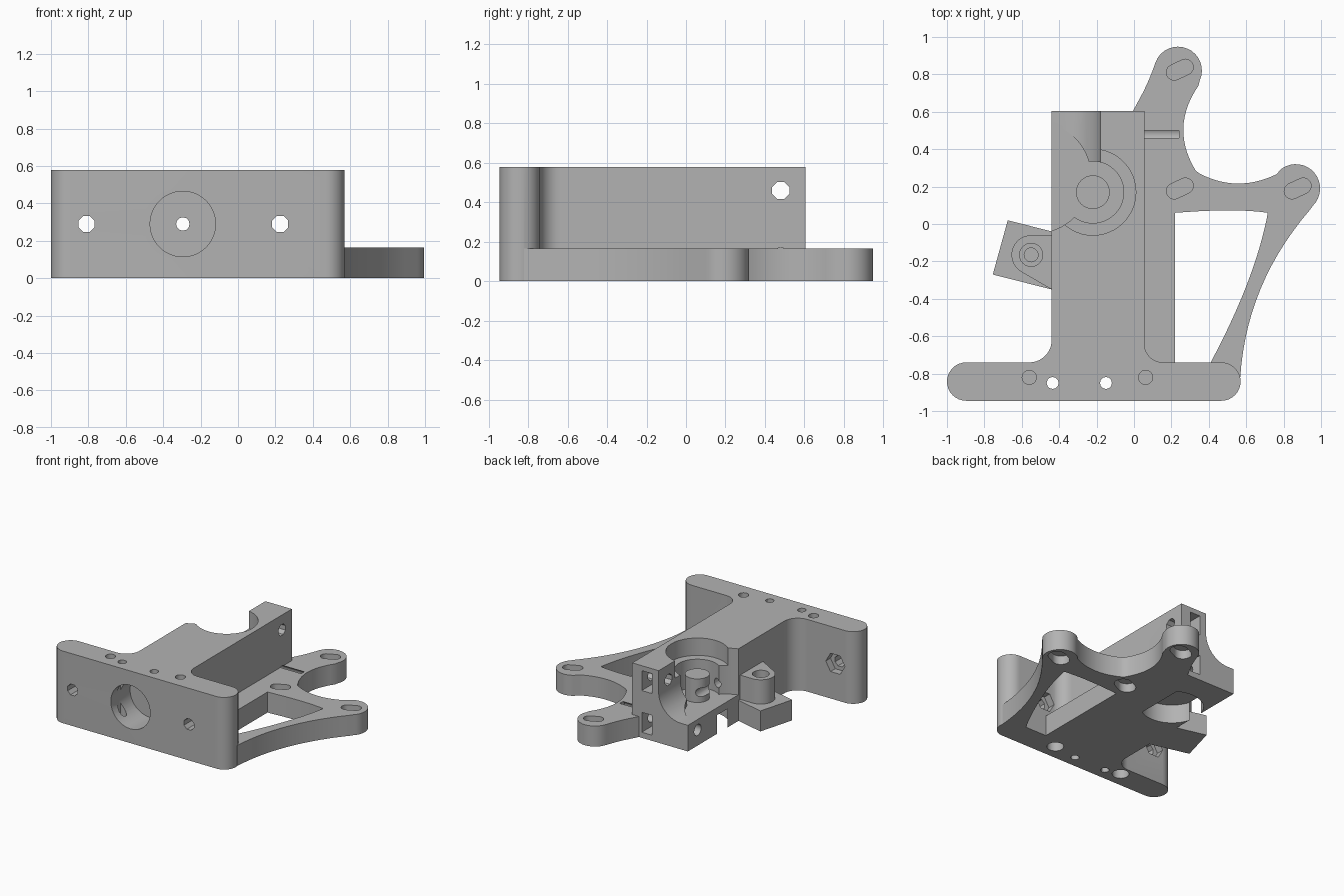
import bpy, bmesh
from math import sin, cos, pi, radians

old = bpy.data.objects.get("Cube")
if old:
    bpy.data.objects.remove(old, do_unlink=True)

grey = bpy.data.materials.new("matte grey")
grey.use_nodes = True
grey.diffuse_color = (0.45, 0.45, 0.45, 1)
grey.node_tree.nodes["Principled BSDF"].inputs["Base Color"].default_value = (0.45, 0.45, 0.45, 1)


def arc(cx, cy, r, a0, a1, n=16):
    """Points on an arc, angles in degrees."""
    steps = [radians(a0 + (a1 - a0) * i / n) for i in range(n + 1)]
    return [(cx + r * cos(a), cy + r * sin(a)) for a in steps]


def circle(cx, cy, r, n=48, start=0):
    return arc(cx, cy, r, start, start + 360, n)[:-1]


def rect(x0, y0, x1, y1):
    return [(x0, y0), (x1, y0), (x1, y1), (x0, y1)]


def slot(cx, cy, half, r, angle):
    dx, dy = half * cos(radians(angle)), half * sin(radians(angle))
    return (arc(cx + dx, cy + dy, r, angle - 90, angle + 90) +
            arc(cx - dx, cy - dy, r, angle + 90, angle + 270))


def curve(a, b, c, n=14):
    """Smooth curve from a to c pulled toward b."""
    out = []
    for i in range(n + 1):
        t = i / n
        out.append(tuple((1 - t) ** 2 * p + 2 * t * (1 - t) * q + t * t * s
                         for p, q, s in zip(a, b, c)))
    return out


def prism(name, pts, lo, hi, axis="z"):
    """Extrude a flat outline along an axis."""
    place = {"x": lambda a, b, h: (h, a, b),
             "y": lambda a, b, h: (a, h, b),
             "z": lambda a, b, h: (a, b, h)}[axis]
    bm = bmesh.new()
    low = [bm.verts.new(place(a, b, lo)) for a, b in pts]
    high = [bm.verts.new(place(a, b, hi)) for a, b in pts]
    bm.faces.new(low)
    bm.faces.new(high)
    for i in range(len(pts)):
        j = (i + 1) % len(pts)
        bm.faces.new((low[i], low[j], high[j], high[i]))
    bmesh.ops.recalc_face_normals(bm, faces=bm.faces)
    mesh = bpy.data.meshes.new(name)
    bm.to_mesh(mesh)
    bm.free()
    ob = bpy.data.objects.new(name, mesh)
    bpy.context.collection.objects.link(ob)
    return ob


def combine(target, other, operation):
    mod = target.modifiers.new("combine", "BOOLEAN")
    mod.operation, mod.object, mod.solver = operation, other, "EXACT"
    bpy.context.view_layer.update()
    graph = bpy.context.evaluated_depsgraph_get()
    mesh = bpy.data.meshes.new_from_object(target.evaluated_get(graph))
    target.modifiers.clear()
    target.data = mesh
    bpy.data.objects.remove(other, do_unlink=True)


def cut(target, pts, lo, hi, axis="z"):
    combine(target, prism("cutter", pts, lo, hi, axis), "DIFFERENCE")


H, PLATE, FLOOR = 0.58, 0.165, 0.21
BX, BY = -0.22, 0.17          # drive shaft centre
FX, FZ = -0.295, 0.29         # feed path centre

# Drive column with fillets into the bar
body = prism("extruder_body",
             [(-0.44, 0.605), (-0.44, -0.62)] + arc(-0.56, -0.62, 0.12, 0, -90, 10) +
             [(-0.56, -0.84), (0.155, -0.84)] + arc(0.155, -0.64, 0.1, 270, 180, 10) +
             [(0.055, 0.605)], 0, H)

# Shaft pocket, gear clearance and lower bearing seat
cut(body, circle(BX, BY, 0.23), 0.44, 0.7)
cut(body, circle(BX, BY, 0.165), FLOOR, 0.5)
cut(body, circle(BX, BY, 0.23), -0.1, 0.15)

# Open idler side: scooped channel and round clearance
cut(body, [(-0.6, 0.7), (-0.6, FLOOR)] + arc(-0.38, FLOOR + 0.2, 0.2, 270, 360) +
    [(-0.18, 0.7)], 0.17, 0.7, "y")
cut(body, circle(-0.53, 0.25, 0.3, 64), FLOOR, 0.7)

# Centre pillar in the shaft pocket
combine(body, prism("shaft_pillar", circle(BX, BY, 0.09, 32), 0.18, 0.4), "UNION")

# Front mounting bar
combine(body, prism("mounting_bar", arc(0.4675, -0.8425, 0.1025, -90, 90) +
                    arc(-0.8975, -0.8425, 0.1025, 90, 270), 0, H), "UNION")

# Motor plate with two lobes, and its window
plate = prism("motor_plate",
              [(-0.1, 0.605), (-0.005, 0.605)] +
              curve((0.03, 0.67), (0.075, 0.75), (0.11, 0.85), 5) +
              arc(0.235, 0.82, 0.128, 160, -25) +
              curve((0.345, 0.74), (0.19, 0.515), (0.33, 0.285)) +
              curve((0.35, 0.27), (0.55, 0.165), (0.76, 0.265)) +
              arc(0.865, 0.19, 0.13, 125, -45) +
              curve((0.94, 0.075), (0.6, -0.32), (0.568, -0.82)) +
              [(0.5, -0.84), (-0.1, -0.84)], 0, PLATE)
cut(plate, [(0.22, -0.8), (0.22, 0.06)] + curve((0.25, 0.062), (0.55, 0.085), (0.715, 0.06), 8) +
    curve((0.71, 0.03), (0.64, -0.31), (0.41, -0.74)) + [(0.39, -0.8)], -0.1, 0.3)
combine(body, plate, "UNION")

# Idler bracket with hinge boss
combine(body, prism("idler_bracket", [(-0.755, -0.27), (-0.675, 0.02), (-0.44, -0.04),
                                      (-0.4, -0.05), (-0.4, -0.36), (-0.44, -0.35)], 0, PLATE), "UNION")
combine(body, prism("hinge_boss", arc(-0.55, -0.165, 0.105, 90, 240) +
                    [(-0.44, -0.35), (-0.4, -0.35), (-0.4, -0.06)], 0.1, 0.36), "UNION")
cut(body, circle(-0.55, -0.165, 0.062, 24), 0.3, 0.5)
cut(body, circle(-0.55, -0.165, 0.037, 20), 0.1, 0.32)

# Motor screw slots with recesses underneath
for x, y in ((0.245, 0.825), (0.245, 0.19), (0.875, 0.19)):
    cut(body, slot(x, y, 0.033, 0.042, 25), 0.08, 0.3)
    cut(body, slot(x, y, 0.033, 0.065, 25), -0.1, 0.07)

# Nozzle socket and feed path
cut(body, circle(FX, FZ, 0.175), -1.1, -0.7, "y")
cut(body, circle(FX, FZ, 0.036, 12), -0.8, 0.8, "y")

# Bar bolt holes with hex nut recesses at the back
for x in (-0.81, 0.225):
    cut(body, circle(x, FZ, 0.047, 8, 22.5), -1.1, -0.6, "y")
    cut(body, circle(x, FZ, 0.085, 6), -0.8, -0.6, "y")

# Retaining pin holes and blind mounting holes
for x in (-0.435, -0.15):
    cut(body, circle(x, -0.85, 0.032, 12), -0.1, 0.7)
for x in (-0.56, 0.062):
    cut(body, circle(x, -0.82, 0.038, 20), 0.31, 0.7)
    cut(body, circle(x, -0.82, 0.062, 24), -0.1, 0.3)

# Idler tension bolt holes and nut traps in the rear post
cut(body, circle(0.48, 0.46, 0.047, 8, 22.5), -0.6, 0.2, "x")
cut(body, circle(0.48, 0.125, 0.045, 16), -0.6, 0.24, "x")
for z in (0.46, 0.125):
    cut(body, rect(-0.12, z - 0.08, -0.03, z + 0.08), 0.41, 0.7, "y")

body.data.name = "extruder_body"
body.data.materials.clear()
body.data.materials.append(grey)
bpy.ops.object.select_all(action="DESELECT")
body.select_set(True)
bpy.context.view_layer.objects.active = body
bpy.ops.object.shade_smooth_by_angle(angle=radians(30))
